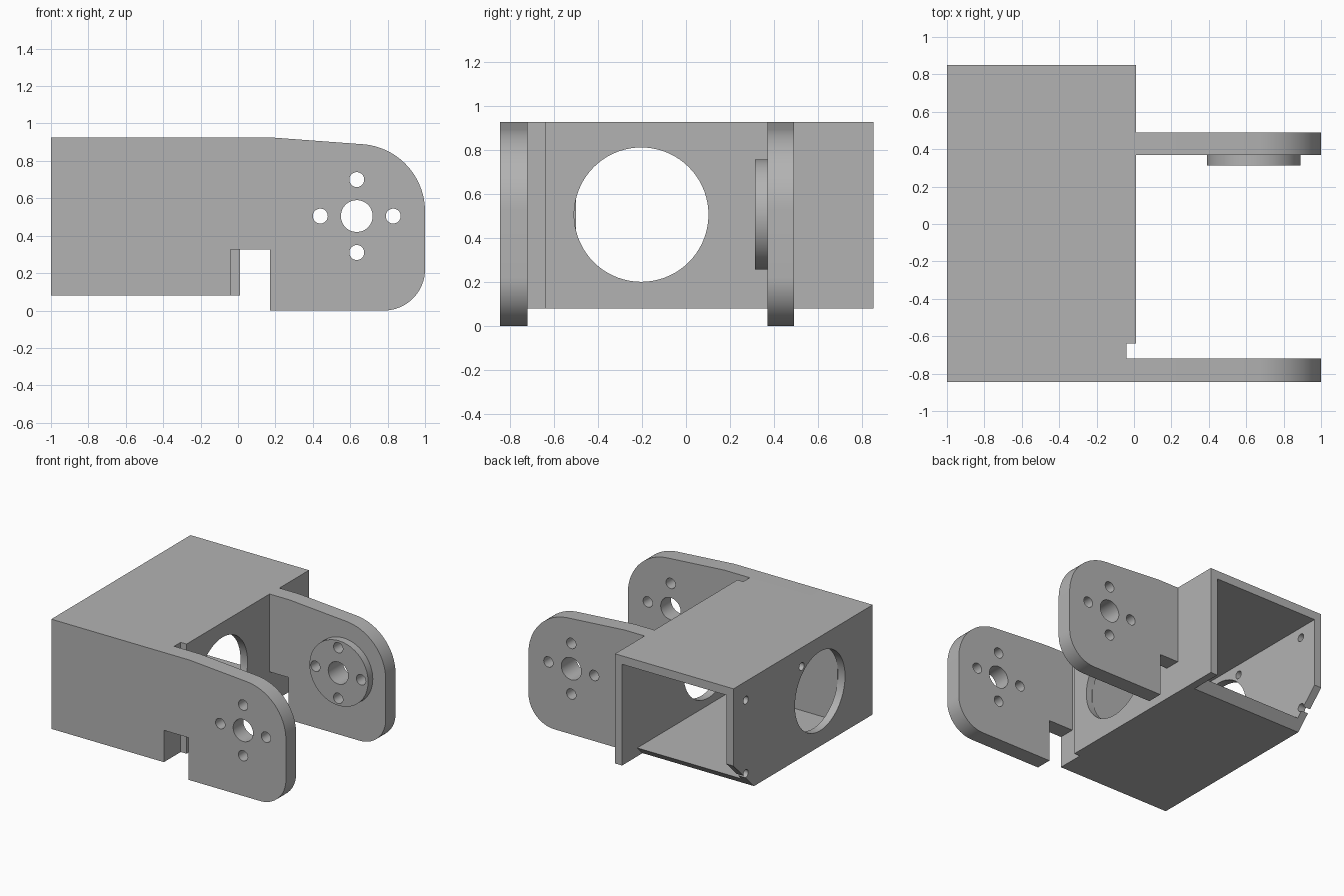
import bpy, bmesh, math
from math import radians, cos, sin

cube = bpy.data.objects.get("Cube")
if cube:
    bpy.data.objects.remove(cube, do_unlink=True)

grey = bpy.data.materials.new("plain_grey")
grey.use_nodes = True
grey.diffuse_color = (0.45, 0.45, 0.45, 1)
grey.node_tree.nodes["Principled BSDF"].inputs["Base Color"].default_value = (0.45, 0.45, 0.45, 1)

FACING = {"y": (radians(90), 0, 0), "x": (radians(90), 0, radians(90))}


def arc(cx, cz, r, start, end, steps=16):
    angles = [radians(start + (end - start) * i / steps) for i in range(steps + 1)]
    return [(cx + r * cos(a), cz + r * sin(a)) for a in angles]


def circle(cx, cz, r, steps=48):
    return arc(cx, cz, r, 0, 360, steps)[:-1]


def rect(a0, a1, z0, z1):
    return [(a0, z0), (a1, z0), (a1, z1), (a0, z1)]


def plate(name, axis, low, high, outline, holes=()):
    """Upright outline with holes, extruded along axis from low to high."""
    curve = bpy.data.curves.new(name, "CURVE")
    curve.dimensions = "2D"
    curve.fill_mode = "BOTH"
    curve.extrude = (high - low) / 2
    for loop in [outline, *holes]:
        spline = curve.splines.new("POLY")
        spline.points.add(len(loop) - 1)
        for point, (u, v) in zip(spline.points, loop):
            point.co = (u, v, 0, 1)
        spline.use_cyclic_u = True
        spline.use_smooth = False
    obj = bpy.data.objects.new(name, curve)
    bpy.context.collection.objects.link(obj)
    mid = (low + high) / 2
    obj.location = (mid, 0, 0) if axis == "x" else (0, mid, 0)
    obj.rotation_euler = FACING[axis]
    bpy.ops.object.select_all(action="DESELECT")
    obj.select_set(True)
    bpy.context.view_layer.objects.active = obj
    bpy.ops.object.convert(target="MESH")
    obj = bpy.context.object
    bm = bmesh.new()
    bm.from_mesh(obj.data)
    bmesh.ops.remove_doubles(bm, verts=bm.verts, dist=1e-5)
    bmesh.ops.recalc_face_normals(bm, faces=bm.faces)
    bm.to_mesh(obj.data)
    bm.free()
    obj.data.materials.clear()
    obj.data.materials.append(grey)
    bpy.ops.object.shade_smooth_by_angle(angle=radians(30))
    return obj


# Shared dimensions
BOTTOM, TOP = 0.08, 0.925
WALL = 0.06
LEFT, RIGHT = 0.01, -1.0
BACK, FRONT = 0.85, -0.72
CX, CZ = 0.635, 0.505

# Bolt pattern: one large bore and four small holes
bolts = [circle(CX, CZ, 0.085)]
for k in range(4):
    a = radians(90 * k)
    bolts.append(circle(CX + 0.195 * cos(a), CZ + 0.195 * sin(a), 0.04, 24))

# Rounded end shared by both arms, from the notch round to the top
arm_end = [(0.17, 0.325), (0.17, 0)]
arm_end += arc(0.78, 0.22, 0.22, -90, 0)
arm_end += arc(0.64, 0.53, 0.36, 0, 86, 24)
arm_end += [(0.18, TOP)]

# Front plate with its arm, and the rear arm with its round boss
plate("front_plate", "y", -0.845, FRONT,
      [(RIGHT, BOTTOM), (-0.04, BOTTOM), (-0.04, 0.325)] + arm_end + [(RIGHT, TOP)], bolts)
plate("back_arm", "y", 0.37, 0.49, [(LEFT, 0.325)] + arm_end + [(LEFT, TOP)], bolts)
plate("arm_boss", "y", 0.313, 0.37, circle(CX + 0.005, CZ, 0.25, 64), bolts)

# Side walls with the large round openings
opening = circle(-0.203, CZ, 0.305, 72)
plate("left_wall", "x", LEFT - WALL, LEFT, rect(-0.64, BACK, BOTTOM, TOP), [opening])
right_outline = [(BACK, TOP), (FRONT, TOP), (FRONT, BOTTOM), (0.6, BOTTOM)]
right_outline += arc(0.70, 0.215, 0.03, 282, -12) + [(BACK, 0.33)]
plate("right_wall", "x", RIGHT, RIGHT + WALL, right_outline,
      [opening, circle(0.70, 0.78, 0.03, 24), circle(0.02, 0.78, 0.03, 24)])

# Roof, floor with a sloped rear edge, and the solid block behind the front plate
inner = (RIGHT + WALL, LEFT - WALL)
plate("roof", "x", *inner, rect(-0.5, BACK, TOP - 0.065, TOP))
plate("floor", "x", *inner,
      [(-0.5, BOTTOM), (0.6, BOTTOM), (0.665, BOTTOM + 0.065), (-0.5, BOTTOM + 0.065)])
plate("front_block", "x", RIGHT + WALL, -0.04, rect(FRONT, -0.5, BOTTOM, TOP))
